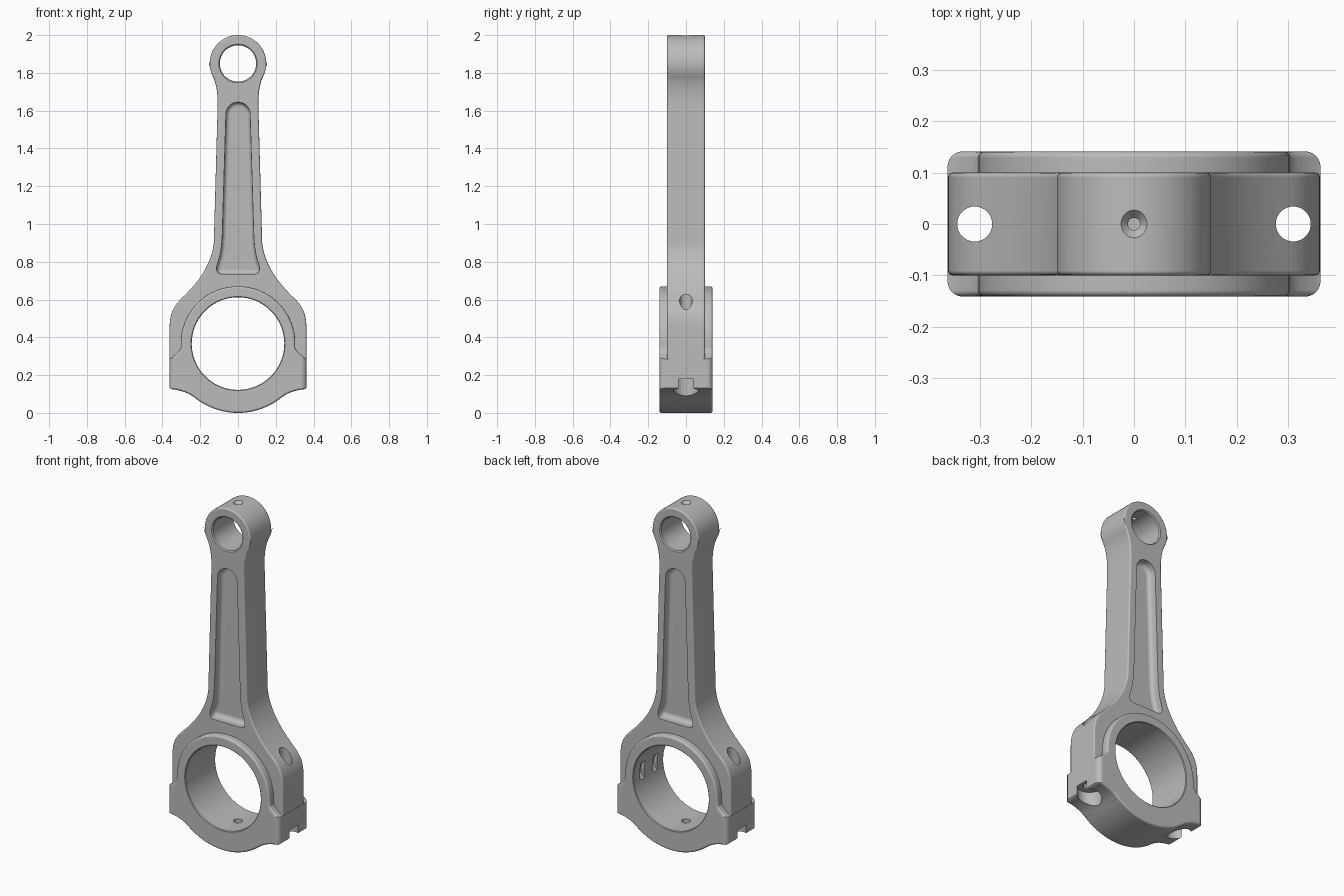
import bpy, bmesh, math
from mathutils import Vector, Matrix

cube = bpy.data.objects.get("Cube")
if cube:
    bpy.data.objects.remove(cube, do_unlink=True)

steel = bpy.data.materials.new("grey_steel")
steel.use_nodes = True
GREY = (0.5, 0.5, 0.5, 1)
steel.diffuse_color = GREY
steel.node_tree.nodes["Principled BSDF"].inputs["Base Color"].default_value = GREY

BIG_Z, SMALL_Z = 0.367, 1.85


def arc(z, r, start, end, n=24):
    angles = [math.radians(start + (end - start) * i / n) for i in range(n + 1)]
    return [(r * math.cos(a), z + r * math.sin(a)) for a in angles]


def bezier(a, b, c, d, n=10):
    a, b, c, d = map(Vector, (a, b, c, d))
    result = []
    for i in range(n + 1):
        t = i / n
        s = 1 - t
        result.append(tuple(a * s**3 + b * 3 * s * s * t + c * 3 * s * t * t + d * t**3))
    return result


def new_object(name, bm):
    bmesh.ops.recalc_face_normals(bm, faces=bm.faces)
    mesh = bpy.data.meshes.new(name)
    bm.to_mesh(mesh)
    bm.free()
    obj = bpy.data.objects.new(name, mesh)
    bpy.context.collection.objects.link(obj)
    return obj


def prism(name, half, y0, y1, bevel):
    """Mirror a half outline in x, extrude it along y and round both rims."""
    points = []
    for x, z in half + [(-x, z) for x, z in reversed(half)]:
        p = Vector((x, y0, z))
        if not points or (p - points[-1]).length > 1e-4:
            points.append(p)
    if (points[0] - points[-1]).length < 1e-4:
        points.pop()
    bm = bmesh.new()
    cap = bm.faces.new([bm.verts.new(p) for p in points])
    out = bmesh.ops.extrude_face_region(bm, geom=[cap], use_keep_orig=True)
    moved = [v for v in out["geom"] if isinstance(v, bmesh.types.BMVert)]
    bmesh.ops.translate(bm, verts=moved, vec=(0, y1 - y0, 0))
    bmesh.ops.recalc_face_normals(bm, faces=bm.faces)
    rims = [e for e in bm.edges if abs(e.verts[0].co.y - e.verts[1].co.y) < 1e-6]
    bmesh.ops.bevel(bm, geom=rims, offset=bevel, segments=4, profile=0.5,
                    affect='EDGES', clamp_overlap=False)
    return new_object(name, bm)


def rounded_block(name, size, center, radius):
    """Block with rounded vertical edges."""
    bm = bmesh.new()
    bmesh.ops.create_cube(bm, size=1, matrix=Matrix.Translation(center) @ Matrix.Diagonal((*size, 1)))
    upright = [e for e in bm.edges if abs(e.verts[0].co.z - e.verts[1].co.z) > 0.1]
    bmesh.ops.bevel(bm, geom=upright, offset=radius, segments=6, profile=0.5, affect='EDGES')
    return new_object(name, bm)


def turned(name, profile, x=0, z=0, along_y=False, sides=48):
    """Closed turned cutter from (position, radius) pairs along z or y."""
    bm = bmesh.new()
    rings = []
    for position, r in profile:
        ring = []
        for i in range(sides):
            a = math.tau * (i + 0.37) / sides
            u, v = r * math.cos(a), r * math.sin(a)
            co = (x + u, position, z + v) if along_y else (x + u, v, position)
            ring.append(bm.verts.new(co))
        rings.append(ring)
    for low, high in zip(rings, rings[1:]):
        for i in range(sides):
            j = (i + 1) % sides
            bm.faces.new((low[i], low[j], high[j], high[i]))
    bm.faces.new(rings[0])
    bm.faces.new(rings[-1])
    return new_object(name, bm)


def combine(target, other, operation):
    mod = target.modifiers.new(other.name, 'BOOLEAN')
    mod.operation, mod.solver, mod.object = operation, 'EXACT', other
    bpy.context.view_layer.objects.active = target
    bpy.ops.object.modifier_apply(modifier=mod.name)
    bpy.data.objects.remove(other, do_unlink=True)


def bore(name, z, r, face, chamfer):
    """Cross bore whose rims are chamfered where they meet the side faces."""
    wide = r + 0.01 + chamfer
    profile = [(-face - 0.01, wide), (-face + chamfer, r), (face - chamfer, r), (face + 0.01, wide)]
    return turned(name, profile, z=z, along_y=True, sides=96)


# Beam with flared shoulders and the small end, bored for the pin
beam = [(0, 0.2), (0.362, 0.2)]
beam += bezier((0.362, 0.455), (0.362, 0.53), (0.335, 0.572), (0.30, 0.605))
beam += bezier((0.30, 0.605), (0.22, 0.68), (0.14, 0.78), (0.128, 0.90))
beam += bezier((0.108, 1.62), (0.106, 1.68), (0.113, 1.745), (0.136, 1.787))
beam += arc(SMALL_Z, 0.15, -25, 90)
rod = prism("connecting_rod", beam, -0.10, 0.10, 0.009)
rod.data.materials.append(steel)
combine(rod, bore("pin_bore", SMALL_Z, 0.096, 0.10, 0.006), 'DIFFERENCE')

# Pockets that leave a thin web
pocket = [(0, 0.735)]
pocket += bezier((0.085, 0.735), (0.118, 0.735), (0.118, 0.765), (0.105, 0.80))
pocket += bezier((0.105, 0.80), (0.092, 0.84), (0.085, 0.89), (0.083, 0.95))
pocket += arc(1.581, 0.064, 0, 90)
for side in (-1, 1):
    low, high = sorted((side * 0.05, side * 0.2))
    combine(rod, prism("pocket", pocket, low, high, 0.024), 'DIFFERENCE')

# Thicker big end with rounded bolt lugs and bottom cap
big = arc(BIG_Z, 0.367, -90, -52)
big += bezier((0.226, 0.078), (0.262, 0.106), (0.30, 0.12), (0.355, 0.126))
big += [(0.3645, 0.133)]
big += bezier((0.3645, 0.285), (0.345, 0.295), (0.307, 0.325), (0.303, 0.345))
big += arc(BIG_Z, 0.303, 0, 90)
big_end = prism("big_end", big, -0.141, 0.141, 0.012)
combine(big_end, rounded_block("lug_rounding", (0.7262, 0.2826, 1.2), Vector((0, 0, 0.4)), 0.03), 'INTERSECT')
combine(rod, big_end, 'UNION')

# Crank bore, bolt holes with head seats, oil hole, dowel hole, bearing notches
cutters = [bore("crank_bore", BIG_Z, 0.245, 0.141, 0.004)]
for x in (-0.31, 0.31):
    cutters.append(turned("bolt_hole", [(-0.1, 0.066), (0.18, 0.066), (0.18, 0.034), (0.9, 0.034)], x=x))
cutters.append(turned("oil_hole", [(1.88, 0.012), (1.983, 0.012), (2.017, 0.042)], sides=32))
cutters.append(turned("dowel_hole", [(0.08, 0.025), (0.25, 0.025)], sides=32))
for y in (-0.06, 0.06):
    cutters.append(turned("bearing_notch", [(y - 0.02, 0.06), (y + 0.02, 0.06)],
                          x=0.207, z=0.378, along_y=True))
for cutter in cutters:
    combine(rod, cutter, 'DIFFERENCE')

# Smooth shading with crisp edges
bpy.ops.object.select_all(action='DESELECT')
rod.select_set(True)
bpy.context.view_layer.objects.active = rod
bpy.ops.object.shade_smooth_by_angle(angle=math.radians(35))
weighted = rod.modifiers.new("weighted_normals", 'WEIGHTED_NORMAL')
weighted.keep_sharp = True
